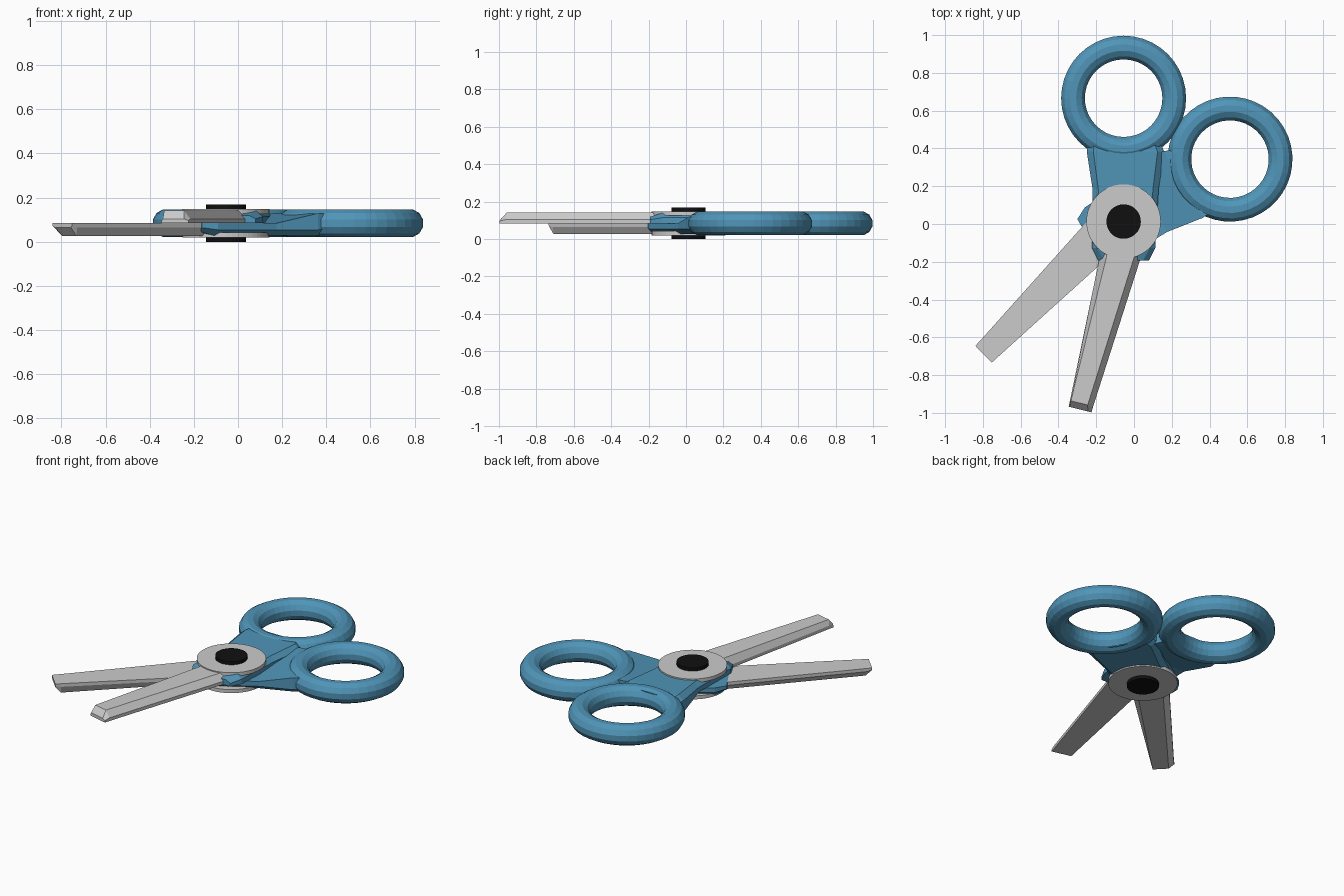
import bpy, bmesh, math
from mathutils import Matrix, Vector

if "Cube" in bpy.data.objects:
    bpy.data.objects.remove(bpy.data.objects["Cube"])

PIVOT = Vector((-0.055, 0.013, 0.084))
RING_Y = 0.653

blue = bpy.data.materials.new("blue_plastic")
blue.diffuse_color = (0.08, 0.30, 0.48, 1)
blue.use_nodes = True
blue.node_tree.nodes["Principled BSDF"].inputs["Base Color"].default_value = blue.diffuse_color
black = bpy.data.materials.new("black_rivet")
black.diffuse_color = (0.005, 0.005, 0.005, 1)
black.use_nodes = True
black.node_tree.nodes["Principled BSDF"].inputs["Base Color"].default_value = black.diffuse_color

# Local space: pivot at origin, handle along +y, blade along -y, inner face at z = 0
UPPER = Matrix.Translation(PIVOT)
fold = math.radians(60.2)
LOWER = UPPER @ Matrix.Rotation(math.pi, 4, Vector((math.cos(fold), math.sin(fold), 0)))


def finish(name, bm, matrix, mat=None):
    bmesh.ops.recalc_face_normals(bm, faces=bm.faces)
    bm.transform(matrix)
    me = bpy.data.meshes.new(name)
    bm.to_mesh(me)
    bm.free()
    ob = bpy.data.objects.new(name, me)
    bpy.context.collection.objects.link(ob)
    if mat:
        me.materials.append(mat)
    return ob


def section(left, right, zb, zs, zt, il, ir):
    """Flat-bottomed cross-section with bevelled upper corners."""
    l, r = Vector((*left, 0)), Vector((*right, 0))
    d = (r - l).normalized()
    up = Vector((0, 0, 1))
    return [l + up * zb, l + up * zs, l + d * il + up * zt,
            r - d * ir + up * zt, r + up * zs, r + up * zb]


def loft(name, sections, matrix, mat=None):
    bm = bmesh.new()
    loops = [[bm.verts.new(p) for p in s] for s in sections]
    for a, b in zip(loops, loops[1:]):
        for i in range(len(a)):
            j = (i + 1) % len(a)
            bm.faces.new((a[i], a[j], b[j], b[i]))
    bm.faces.new(loops[0])
    bm.faces.new(loops[-1])
    return finish(name, bm, matrix, mat)


def ring(name, matrix):
    bm = bmesh.new()
    n, m, R, r = 40, 12, 0.268, 0.065
    prof = [bm.verts.new((R + r * math.cos(a), RING_Y, r * math.sin(a)))
            for a in ((k + 0.5) * math.tau / m for k in range(m))]
    edges = [bm.edges.new((prof[k], prof[(k + 1) % m])) for k in range(m)]
    bmesh.ops.spin(bm, geom=prof + edges, cent=(0, RING_Y, 0), axis=(0, 0, 1),
                   angle=math.tau, steps=n, use_merge=True)
    bmesh.ops.remove_doubles(bm, verts=bm.verts, dist=1e-4)
    return finish(name, bm, matrix @ Matrix.Translation((0, RING_Y, 0))
                  @ Matrix.Translation((0, -RING_Y, 0)), blue)


def disc(name, radius, z0, z1, matrix, mat=None):
    bm = bmesh.new()
    bmesh.ops.create_cone(bm, cap_ends=True, segments=48, radius1=radius,
                          radius2=radius, depth=z1 - z0)
    return finish(name, bm, matrix @ Matrix.Translation((0, 0, (z0 + z1) / 2)), mat)


for side, M in (("upper", UPPER), ("lower", LOWER)):
    # Finger ring
    ring(side + "_finger_ring", M)
    # Neck: flat over the pivot, thickening into the ring
    loft(side + "_handle_neck", [
        section((-0.135, -0.205), (0.135, -0.205), 0.0, 0.02, 0.035, 0.03, 0.03),
        section((-0.168, -0.14), (0.168, -0.14), 0.0, 0.03, 0.056, 0.03, 0.03),
        section((-0.164, 0.17), (0.185, 0.17), 0.0, 0.03, 0.056, 0.03, 0.03),
        section((-0.195, 0.37), (0.215, 0.37), -0.045, 0.03, 0.058, 0.035, 0.035),
        section((-0.19, 0.43), (0.19, 0.43), -0.045, 0.025, 0.052, 0.035, 0.035),
    ], M, blue)
    # Blade: tapered bar with bevelled outer edges and a bevelled blunt tip
    loft(side + "_blade", [
        section((-0.10, -0.06), (0.12, -0.09), 0, 0.02, 0.055, 0.03, 0.03),
        section((-0.127, -0.19), (0.085, -0.21), 0, 0.02, 0.058, 0.035, 0.035),
        section((-0.284, -0.948), (-0.161, -0.978), 0, 0.02, 0.058, 0.005, 0.03),
        section((-0.291, -0.98), (-0.17, -1.01), 0, 0.012, 0.02, 0.005, 0.02),
    ], M)
    # Washer
    disc(side + "_washer", 0.197, 0.042, 0.064, M)

# Rivet through the pivot
disc("pivot_rivet", 0.091, -0.084, 0.084, UPPER, black)
